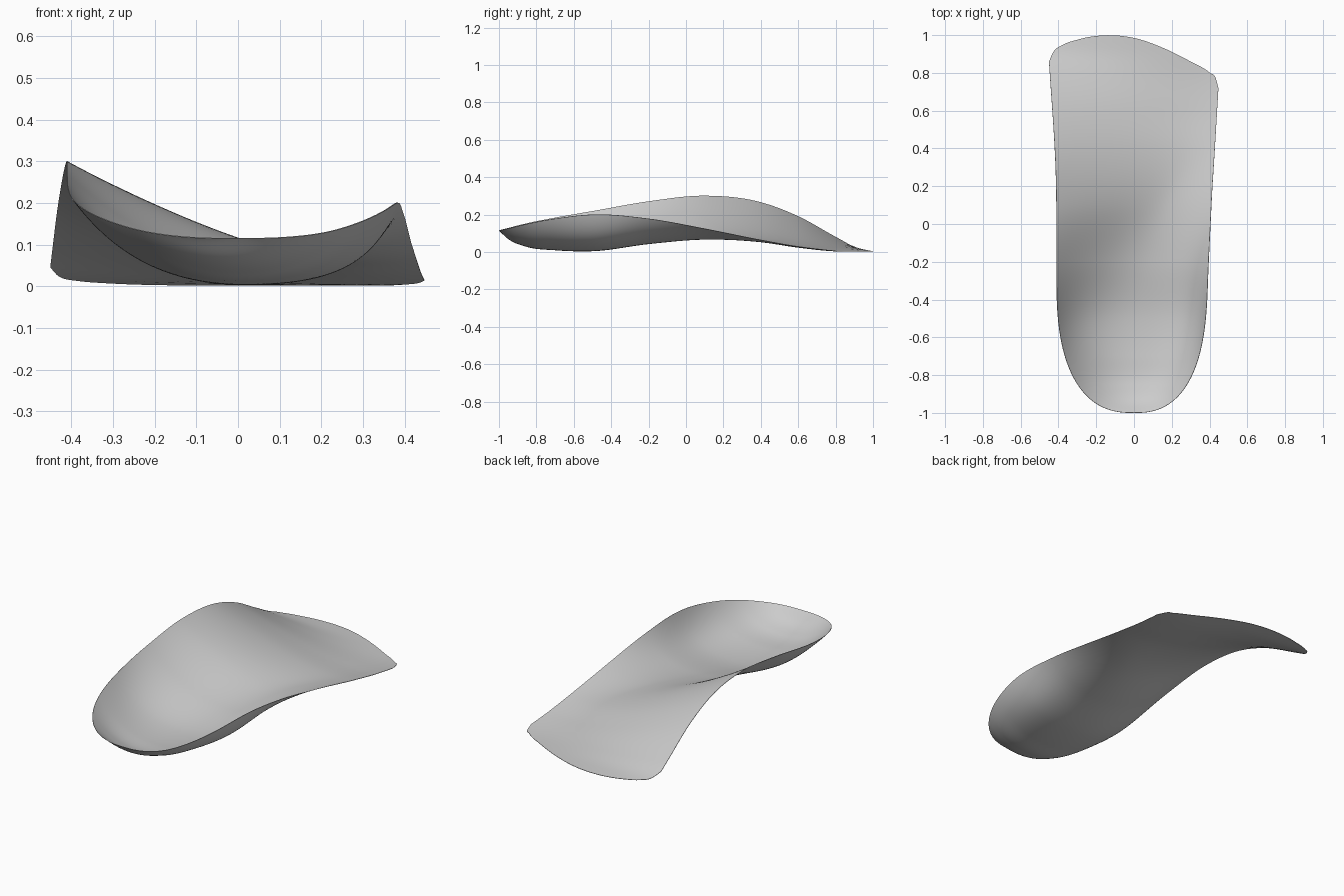
import bpy, bmesh, math

if "Cube" in bpy.data.objects:
    bpy.data.objects.remove(bpy.data.objects["Cube"], do_unlink=True)

ROWS, COLS = 110, 60
HEEL, TOE, WARP = -1.0, 0.9, 0.2


def curve(points):
    """Smooth interpolation through (position, value) points."""
    xs, ys = zip(*points)
    h = [b - a for a, b in zip(xs, xs[1:])]
    d = [(b - a) / w for a, b, w in zip(ys, ys[1:], h)]
    inner = [(h[i + 1] * d[i] + h[i] * d[i + 1]) / (h[i] + h[i + 1])
             for i in range(len(d) - 1)]
    slopes = [d[0]] + inner + [d[-1]]

    def value(x):
        x = min(max(x, xs[0]), xs[-1])
        i = max(k for k in range(len(d)) if xs[k] <= x)
        t = (x - xs[i]) / h[i]
        ease = t * t * (3 - 2 * t)
        return (ys[i] + (ys[i + 1] - ys[i]) * ease
                + h[i] * t * (1 - t) * ((1 - t) * slopes[i] - t * slopes[i + 1]))
    return value


def rise(t, sharpness):
    """Flat start at 0 climbing to 1; higher sharpness turns up later."""
    return t * t / (sharpness + (1 - sharpness) * t)


# Cross-section stations from heel to toe: y, arch rim height, floor height,
# outer rim height, floor position, arch sharpness, outer sharpness
stations = [
    (-1, .115, .115, .115, 0, 1, 1),
    (-.95, .128, .07, .126, 0, 1, 1.2),
    (-.85, .153, .028, .15, 0, 1.2, 1.8),
    (-.7, .183, .01, .178, .02, 1.4, 2.8),
    (-.5, .218, .005, .2, .06, 1.8, 4),
    (-.2, .27, .043, .178, .22, 1.1, 2),
    (.1, .3, .067, .125, .45, .4, 1),
    (.4, .265, .053, .065, .7, .45, 1),
    (.6, .19, .024, .03, .75, .5, 1),
    (.8, .08, .004, .008, .75, .6, 1),
    (.9, .028, .002, .004, .75, .7, 1),
    (1, .005, .002, .003, .75, .7, 1),
]
arch_rim, floor, outer_rim, floor_pos, arch_sharp, outer_sharp = [
    curve([(s[0], s[k]) for s in stations]) for k in range(1, 7)]

# Outline: side widths, and the slanted toe edge with rounded corners
arch_side = curve([(-1, .41), (-.3, .41), (.3, .415), (.9, .45)])
outer_side = curve([(-1, .385), (-.3, .391), (0, .405), (.3, .42), (.9, .447)])
toe_edge = curve([(-1, .86), (-.95, .91), (-.85, .945), (-.67, .975), (-.33, .999),
                  (0, .985), (.33, .935), (.67, .86), (.9, .8), (.97, .77), (1, .72)])


def surface_point(u, row):
    """Point of the shell at crosswise position u (-1..1) and lengthwise row."""
    t = max(0, (-.3 - row) / .7)
    rounding = max(0, 1 - t ** 2.5) ** .4
    x = u * rounding * (arch_side(row) if u < 0 else outer_side(row))
    y = row
    if row > WARP:
        y = WARP + (row - WARP) / (TOE - WARP) * (toe_edge(u) - WARP)
    base, c = floor(y), floor_pos(y)
    if u < c:
        z = base + (arch_rim(y) - base) * rise((c - u) / (1 + c), arch_sharp(y))
    else:
        z = base + (outer_rim(y) - base) * rise((u - c) / (1 - c), outer_sharp(y))
    return x, y, z


# Contoured shell
bm = bmesh.new()
grid = []
for r in range(ROWS + 1):
    row = HEEL + (TOE - HEEL) * (r / ROWS) ** 1.7
    grid.append([bm.verts.new(surface_point(math.sin(math.pi * (c / COLS - .5)), row))
                 for c in range(COLS + 1)])
for low, high in zip(grid, grid[1:]):
    for c in range(COLS):
        bm.faces.new((low[c], low[c + 1], high[c + 1], high[c]))
bmesh.ops.remove_doubles(bm, verts=bm.verts, dist=1e-5)
mesh = bpy.data.meshes.new("insole_shell")
bm.to_mesh(mesh)
bm.free()
shell = bpy.data.objects.new("insole_shell", mesh)
bpy.context.collection.objects.link(shell)

# Plain grey material
grey = bpy.data.materials.new("light_grey")
grey.use_nodes = True
grey.diffuse_color = (.6, .6, .6, 1)
grey.node_tree.nodes["Principled BSDF"].inputs["Base Color"].default_value = (.6, .6, .6, 1)
mesh.materials.append(grey)

# Very thin sheet thickness and smooth shading
bpy.context.view_layer.objects.active = shell
shell.select_set(True)
solid = shell.modifiers.new("thin_sheet", "SOLIDIFY")
solid.thickness = .002
solid.offset = 0
bpy.ops.object.modifier_apply(modifier=solid.name)
bpy.ops.object.shade_smooth_by_angle(angle=math.radians(40))
